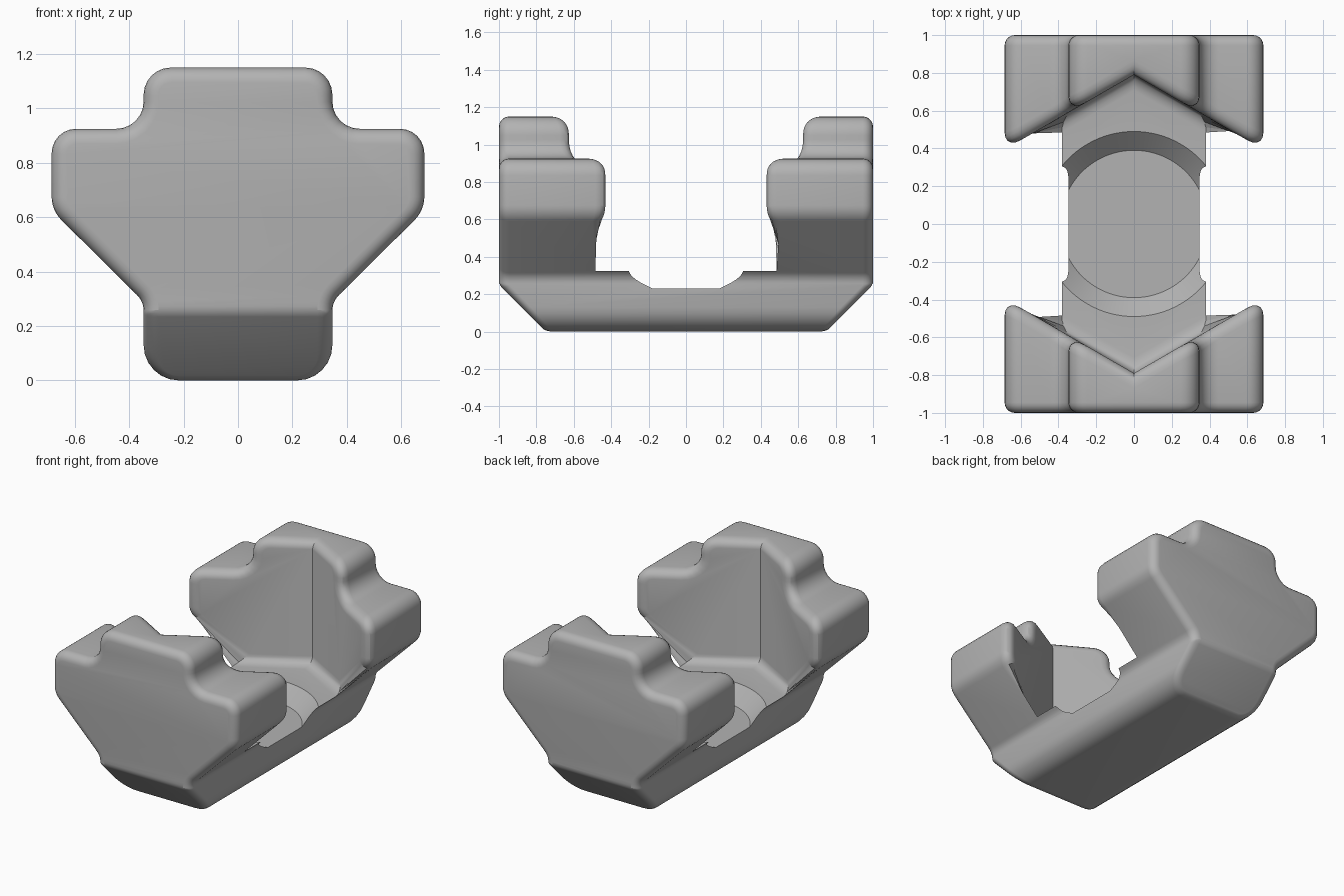
import bpy, bmesh, math
from mathutils import Vector

if "Cube" in bpy.data.objects:
    bpy.data.objects.remove(bpy.data.objects["Cube"], do_unlink=True)

FLOOR = 0.325      # height of the cavity floor
EDGE_RADIUS = 0.055

mat = bpy.data.materials.new("plain grey")
mat.use_nodes = True
grey = (0.45, 0.45, 0.45, 1)
mat.diffuse_color = grey
mat.node_tree.nodes["Principled BSDF"].inputs["Base Color"].default_value = grey


def rounded(points, steps=6):
    """Round the corners of a closed outline given as (x, z, radius)."""
    out = []
    for i, (x, z, r) in enumerate(points):
        p = Vector((x, z))
        a = (Vector(points[i - 1][:2]) - p).normalized()
        b = (Vector(points[(i + 1) % len(points)][:2]) - p).normalized()
        half = a.angle(b) / 2
        centre = p + (a + b).normalized() * (r / math.sin(half))
        t0 = p + a * (r / math.tan(half)) - centre
        t1 = p + b * (r / math.tan(half)) - centre
        sweep = t0.angle(t1)
        for s in range(steps + 1):
            f = s / steps
            v = (t0 * math.sin((1 - f) * sweep) + t1 * math.sin(f * sweep)) / math.sin(sweep)
            out.append(centre + v)
    return out


def prism(name, base, direction):
    """Extrude a closed outline of 3D points into a solid object."""
    bm = bmesh.new()
    face = bm.faces.new([bm.verts.new(p) for p in base])
    ext = bmesh.ops.extrude_face_region(bm, geom=[face], use_keep_orig=True)
    moved = [g for g in ext["geom"] if isinstance(g, bmesh.types.BMVert)]
    bmesh.ops.translate(bm, verts=moved, vec=direction)
    bmesh.ops.recalc_face_normals(bm, faces=bm.faces)
    return finish(name, bm)


def finish(name, bm):
    mesh = bpy.data.meshes.new(name)
    bm.to_mesh(mesh)
    bm.free()
    mesh.materials.append(mat)
    obj = bpy.data.objects.new(name, mesh)
    bpy.context.collection.objects.link(obj)
    return obj


def apply(obj, mod):
    bpy.context.view_layer.objects.active = obj
    bpy.ops.object.modifier_apply(modifier=mod.name)


def cut(obj, cutter):
    mod = obj.modifiers.new("cut", "BOOLEAN")
    mod.operation = "DIFFERENCE"
    mod.solver = "EXACT"
    mod.object = cutter
    apply(obj, mod)
    bpy.data.objects.remove(cutter, do_unlink=True)


# Body: rounded, mirrored cross-section run front to back
half = [(0.347, 0, 0.13), (0.347, 0.29, 0.08), (0.685, 0.625, 0.12),
        (0.685, 0.925, 0.09), (0.347, 0.925, 0.1), (0.347, 1.15, 0.1)]
outline = rounded(half + [(-x, z, r) for x, z, r in reversed(half)])
body = prism("cradle_body", [(p.x, -1, p.y) for p in outline], (0, 2, 0))

# Sloped undersides at both ends
bm = bmesh.new()
bm.from_mesh(body.data)
for side in (-1, 1):
    bmesh.ops.bisect_plane(bm, geom=bm.verts[:] + bm.edges[:] + bm.faces[:],
                           plane_co=(0, side, 0.25), plane_no=(0, side, -1),
                           clear_outer=True)
    bmesh.ops.holes_fill(bm, edges=[e for e in bm.edges if e.is_boundary])
bmesh.ops.recalc_face_normals(bm, faces=bm.faces)
bm.to_mesh(body.data)
bm.free()

# Cavity between the two end blocks, with V-shaped walls
apex, reach = 0.79, 0.8
tip = apex - reach * math.tan(math.radians(30))
plan = [(0, apex), (reach, tip), (reach, -tip), (0, -apex), (-reach, -tip), (-reach, tip)]
cut(body, prism("cavity_cutter", [(x, y, FLOOR) for x, y in plan], (0, 0, 2)))

# Constant-radius rounding of sharp edges, except floor sides and V creases
bm = bmesh.new()
bm.from_mesh(body.data)
bmesh.ops.remove_doubles(bm, verts=bm.verts, dist=0.0005)
layer = bm.edges.layers.float.new("bevel_weight_edge")
for e in bm.edges:
    a, b = (v.co for v in e.verts)
    on_floor = abs(a.z - FLOOR) < 0.001 and abs(b.z - FLOOR) < 0.001
    floor_side = on_floor and abs(a.x - b.x) < 0.001
    crease = abs(a.x) < 0.001 and abs(b.x) < 0.001
    angle = e.calc_face_angle(0)
    if angle > math.radians(25) and not floor_side and not crease:
        e[layer] = min(1, math.tan(angle / 2) / 2)
bm.to_mesh(body.data)
bm.free()
bevel = body.modifiers.new("round", "BEVEL")
bevel.limit_method = "WEIGHT"
bevel.width = EDGE_RADIUS * 2
bevel.segments = 5
bevel.use_clamp_overlap = False
apply(body, bevel)

# Round dish with a sloped rim, sunk into the floor
bm = bmesh.new()
bmesh.ops.create_cone(bm, cap_ends=True, segments=96, radius1=0.39, radius2=0.569, depth=0.17)
bmesh.ops.translate(bm, verts=bm.verts, vec=(0, 0, 0.315))
cut(body, finish("dish_cutter", bm))

bpy.ops.object.select_all(action="DESELECT")
body.select_set(True)
bpy.context.view_layer.objects.active = body
bpy.ops.object.shade_smooth_by_angle(angle=math.radians(30))
